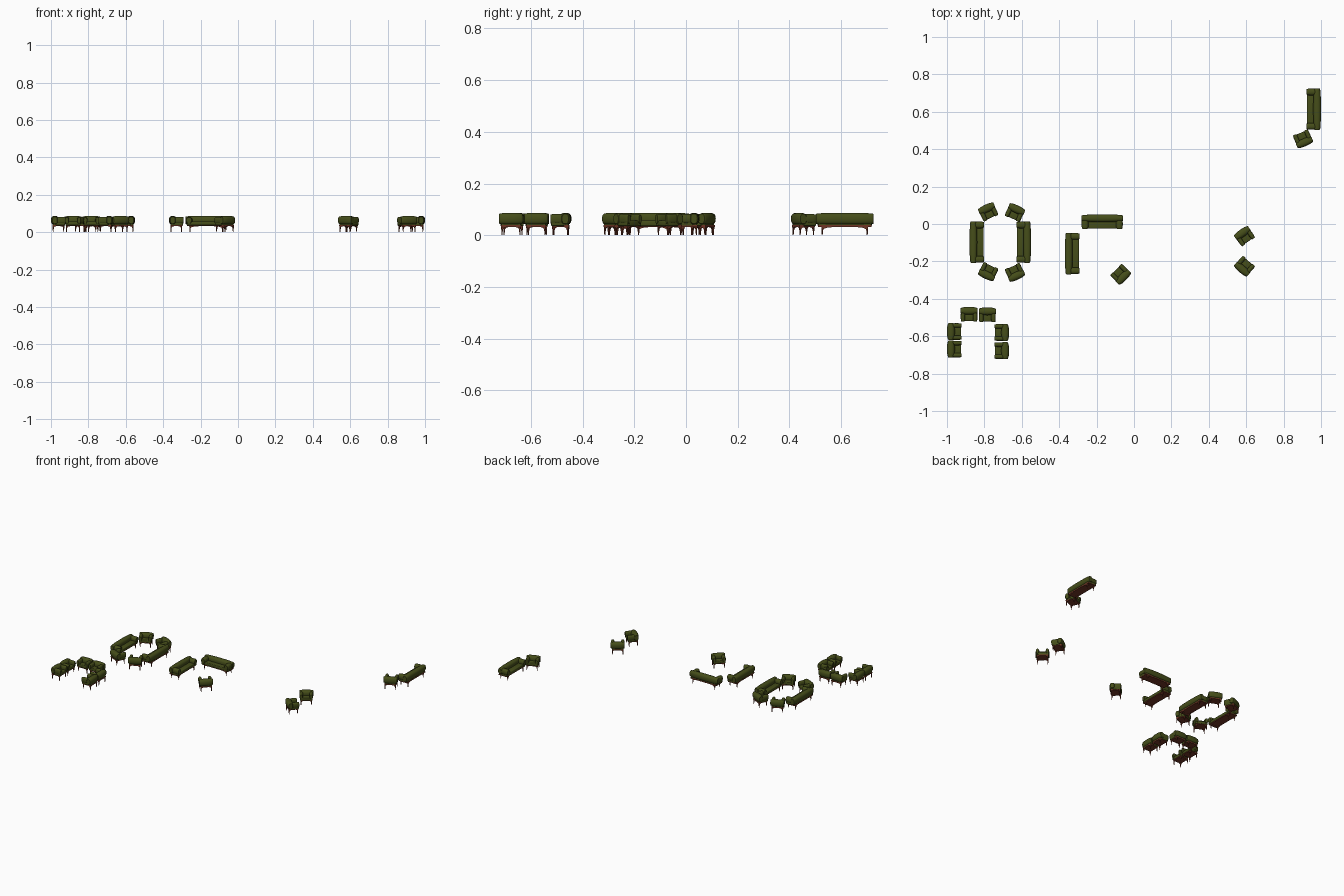
import bpy, bmesh, math

if "Cube" in bpy.data.objects:
    bpy.data.objects.remove(bpy.data.objects["Cube"])

def material(name, rgb):
    m = bpy.data.materials.new(name)
    m.diffuse_color = (*rgb, 1)
    m.use_nodes = True
    m.node_tree.nodes["Principled BSDF"].inputs["Base Color"].default_value = m.diffuse_color
    return m

GREEN = material("olive_leather", (0.06, 0.075, 0.01))
BROWN = material("red_wood", (0.16, 0.035, 0.018))

def finish(bm, name, mat, smooth=True):
    bmesh.ops.recalc_face_normals(bm, faces=bm.faces[:])
    me = bpy.data.meshes.new(name)
    bm.to_mesh(me)
    bm.free()
    me.materials.append(mat)
    if smooth:
        me.shade_smooth()
        me.set_sharp_from_angle(angle=math.radians(40))
    return me

def roll(name, axis, centre, half, rw, rh, ends=0.8):
    """Padded roll along x or y, slightly barrelled, with rounded ends."""
    bm = bmesh.new()
    n, rings = 20, []
    e = 0.008 / half
    stations = [(-1, ends * .75), (-1 + e * .4, ends * .92), (-1 + e, ends)]
    stations += [(t, 1 - (1 - ends) * t * t) for t in (-.6, -.3, 0, .3, .6)]
    stations += [(1 - e, ends), (1 - e * .4, ends * .92), (1, ends * .75)]
    for t, s in stations:
        ring = []
        for i in range(n):
            a = 2 * math.pi * i / n
            c, d = math.cos(a), math.sin(a)
            u = rw * s * math.copysign(abs(c) ** .8, c)
            w = rh * (.5 + .5 * s) * math.copysign(abs(d) ** .8, d)
            p = (t * half, u, w) if axis == "x" else (u, t * half, w)
            ring.append(bm.verts.new([p[k] + centre[k] for k in range(3)]))
        rings.append(ring)
    for r, q in zip(rings, rings[1:]):
        for i in range(n):
            bm.faces.new((r[i], r[(i + 1) % n], q[(i + 1) % n], q[i]))
    bm.faces.new(rings[0])
    bm.faces.new(rings[-1])
    return finish(bm, name, GREEN)

def block(name, lo, hi, mat, bevel=0.0):
    bm = bmesh.new()
    bmesh.ops.create_cube(bm, size=1)
    for v in bm.verts:
        v.co = [(lo[k] + hi[k]) / 2 + v.co[k] * (hi[k] - lo[k]) for k in range(3)]
    if bevel:
        bmesh.ops.bevel(bm, geom=bm.edges[:], offset=bevel, segments=3,
                        profile=.5, affect="EDGES")
    return finish(bm, name, mat)

def leg(name, x, y):
    bm = bmesh.new()
    bmesh.ops.create_cone(bm, cap_ends=True, segments=10, radius1=.0018,
                          radius2=.0042, depth=.036)
    for v in bm.verts:
        v.co.x += x
        v.co.y += y
        v.co.z += .018
    return finish(bm, name, BROWN)

def apron(name, axis, half, offset):
    """Arched wooden rail between two legs."""
    bm = bmesh.new()
    profile = [(-half, .038), (-half, .016)]
    for i in range(13):
        a = math.pi * i / 12
        c, s = math.cos(a), math.sin(a)
        profile.append((-(half - .003) * math.copysign(abs(c) ** .6, c),
                        .016 + .016 * s ** .6 if s > 1e-6 else .016))
    profile += [(half, .016), (half, .038)]
    th = .0025
    sides = []
    for d in (offset - th, offset + th):
        sides.append([bm.verts.new((u, d, z) if axis == "x" else (d, u, z))
                      for u, z in profile])
    a, b = sides
    bm.faces.new(a)
    bm.faces.new(b)
    for i in range(len(a)):
        j = (i + 1) % len(a)
        bm.faces.new((a[i], a[j], b[j], b[i]))
    return finish(bm, name, BROWN, False)

def design(kind, w, arm):
    """Meshes of one seat facing -y: padded back, rolled arms, cushion, frame."""
    h = w / 2
    lx, ly = h - (.024 if w > .15 else .011), .028
    parts = [
        roll(kind + "_back", "x", (0, .019, .0635), h, .021, .0235),
        block(kind + "_back_panel", (-h + .008, .006, .036),
              (h - .008, .031, .06), GREEN, .003),
        block(kind + "_seat_cushion", (-h + arm * .7, -.036, .036),
              (h - arm * .7, .012, .057), GREEN, .005),
        block(kind + "_frame", (-h + .007, -.033, .032),
              (h - .007, .032, .039), BROWN),
    ]
    for s, side in ((-1, "left"), (1, "right")):
        cx = s * (h - arm / 2 - .001)
        parts.append(roll(f"{kind}_{side}_arm", "y", (cx, -.012, .063),
                          .027, arm / 2, .019, .93))
        parts.append(block(f"{kind}_{side}_arm_panel",
                           (cx - arm * .36, -.036, .036),
                           (cx + arm * .36, .015, .062), GREEN, .003))
        parts.append(apron(f"{kind}_{side}_rail", "y", ly, s * lx))
        for t, end in ((-1, "front"), (1, "back")):
            parts.append(leg(f"{kind}_{side}_{end}_leg", s * lx, t * ly))
    for t, end in ((-1, "front"), (1, "back")):
        parts.append(apron(f"{kind}_{end}_rail", "x", lx, t * ly))
    return parts

SOFA = design("sofa", .222, .036)
CHAIR = design("armchair", .091, .024)

def place(parts, x, y, degrees):
    for me in parts:
        ob = bpy.data.objects.new(me.name, me)
        ob.location = (x, y, 0)
        ob.rotation_euler.z = math.radians(degrees)
        bpy.context.collection.objects.link(ob)

# sofas: oval pair, corner pair, far corner
for x, y, a in [(-.84, -.097, 90), (-.59, -.097, -90), (-.17, .012, 0),
                (-.33, -.158, 90), (.96, .614, -90)]:
    place(SOFA, x, y, a)

# armchairs: horseshoe group, oval group, loose ones
for x, y, a in [(-.882, -.483, 0), (-.784, -.486, 0),
                (-.96, -.575, 90), (-.96, -.669, 90),
                (-.708, -.58, -90), (-.708, -.677, -90),
                (-.78, .066, 25), (-.636, .062, -25),
                (-.78, -.256, 155), (-.636, -.26, -155),
                (-.07, -.27, -135), (.59, -.064, 35),
                (.59, -.227, 139), (.904, .454, -157)]:
    place(CHAIR, x, y, a)
